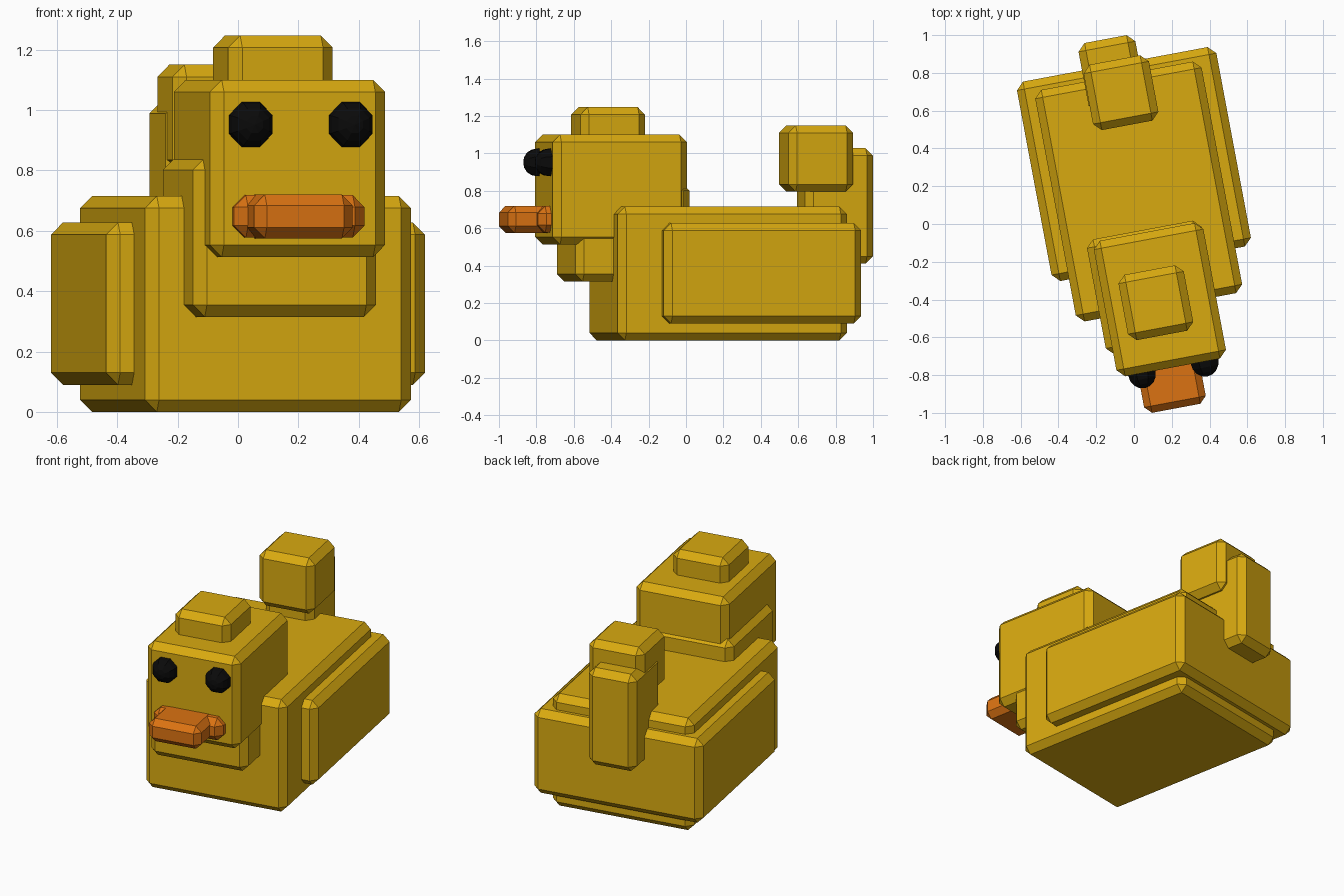
import bpy, bmesh, math
from mathutils import Matrix

if "Cube" in bpy.data.objects:
    bpy.data.objects.remove(bpy.data.objects["Cube"])

# The whole toy is turned slightly about the vertical axis
TURN = Matrix.Rotation(math.radians(10.6), 4, 'Z')


def material(name, color):
    m = bpy.data.materials.new(name)
    m.diffuse_color = (*color, 1)
    m.use_nodes = True
    m.node_tree.nodes["Principled BSDF"].inputs["Base Color"].default_value = m.diffuse_color
    return m


YELLOW = material("golden_yellow", (0.69, 0.40, 0.005))
ORANGE = material("orange", (0.71, 0.17, 0.006))
BLACK = material("black", (0.003, 0.003, 0.003))


def finish(name, bm, mat):
    me = bpy.data.meshes.new(name)
    bm.to_mesh(me)
    bm.free()
    me.materials.append(mat)
    ob = bpy.data.objects.new(name, me)
    bpy.context.collection.objects.link(ob)
    return ob


def block(name, x, y, z, mat, chamfer=0.04):
    """Chamfered box from (min, max) ranges."""
    size = [r[1] - r[0] for r in (x, y, z)]
    mid = [(r[0] + r[1]) / 2 for r in (x, y, z)]
    bm = bmesh.new()
    bmesh.ops.create_cube(bm, size=1)
    bmesh.ops.scale(bm, vec=size, verts=bm.verts)
    bmesh.ops.bevel(bm, geom=bm.edges[:], offset=chamfer, offset_type='OFFSET',
                    segments=1, affect='EDGES', profile=0.5)
    ob = finish(name, bm, mat)
    ob.matrix_world = TURN @ Matrix.Translation(mid)


# Body and wings
block("body", (-0.392, 0.504), (-0.459, 0.788), (0, 0.715), YELLOW)
block("wings", (-0.479, 0.595), (-0.225, 0.849), (0.09, 0.627), YELLOW)

# Neck, head and tuft
block("neck", (-0.268, 0.349), (-0.66, -0.04), (0.315, 0.842), YELLOW)
block("head", (-0.234, 0.356), (-0.784, -0.054), (0.513, 1.10), YELLOW)
block("head_tuft", (-0.139, 0.213), (-0.607, -0.255), (0.895, 1.247), YELLOW)

# Tail
block("tail_base", (-0.121, 0.185), (0.62, 0.99), (0.41, 1.028), YELLOW)
block("tail_tip", (-0.116, 0.236), (0.52, 0.872), (0.795, 1.15), YELLOW)

# Bill
block("bill_corners", (-0.165, 0.275), (-0.85, -0.70), (0.577, 0.718), ORANGE)
block("bill", (-0.126, 0.206), (-1.0, -0.70), (0.575, 0.72), ORANGE, 0.036)

# Eyes, eight-sided with the pole facing forward
for side, x in (("left", -0.104), ("right", 0.233)):
    bm = bmesh.new()
    bmesh.ops.create_uvsphere(bm, u_segments=8, v_segments=8, radius=0.08)
    bmesh.ops.rotate(bm, verts=bm.verts, matrix=Matrix.Rotation(math.pi / 8, 3, 'Z'))
    bmesh.ops.rotate(bm, verts=bm.verts, matrix=Matrix.Rotation(math.pi / 2, 3, 'X'))
    eye = finish("eye_" + side, bm, BLACK)
    eye.matrix_world = TURN @ Matrix.Translation((x, -0.785, 0.952))
